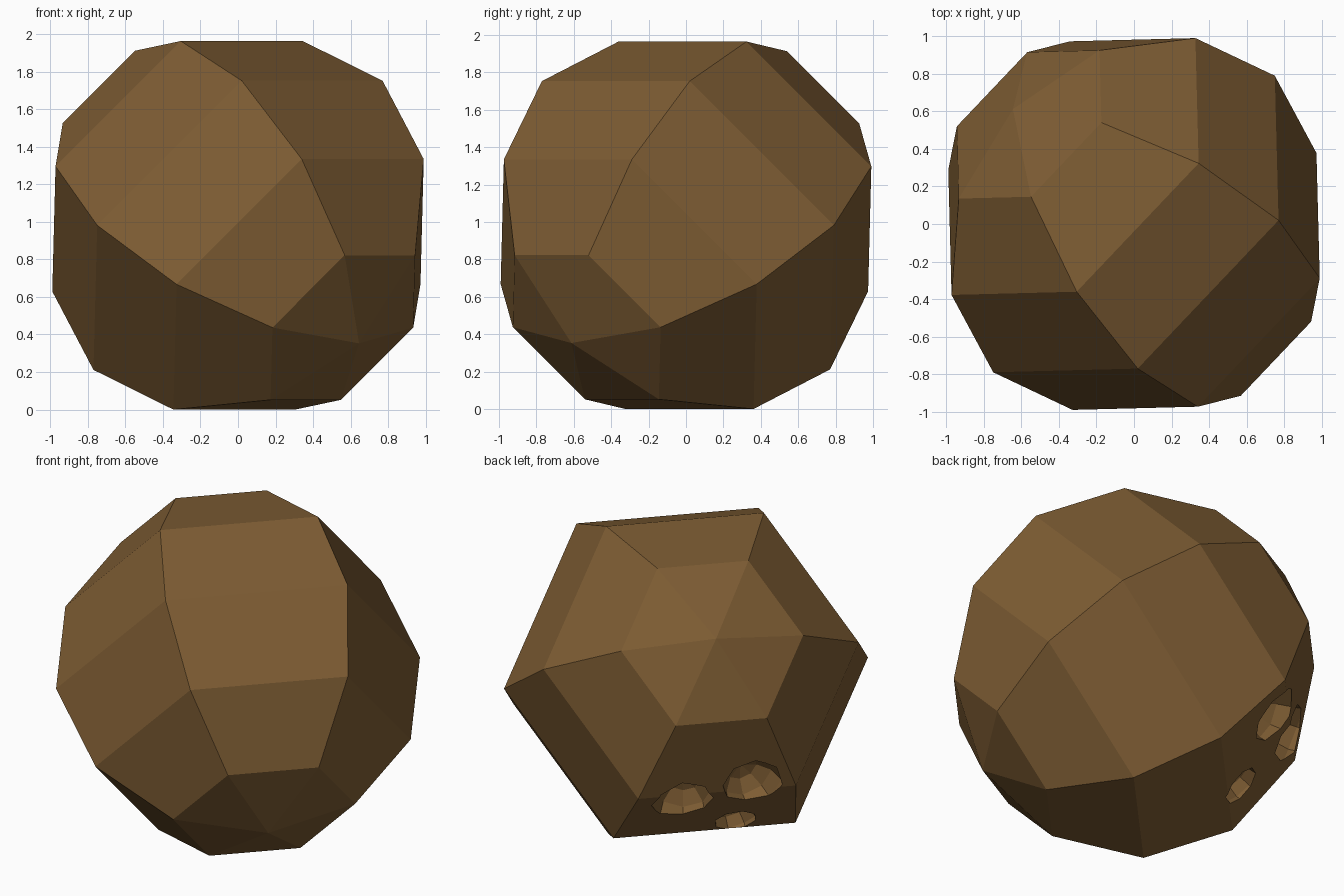
import bpy, bmesh, math
from mathutils import Vector, Matrix

if "Cube" in bpy.data.objects:
    bpy.data.objects.remove(bpy.data.objects["Cube"])

brown = bpy.data.materials.new("husk brown")
brown.diffuse_color = (0.205, 0.107, 0.033, 1)
brown.use_nodes = True
brown.node_tree.nodes["Principled BSDF"].inputs["Base Color"].default_value = brown.diffuse_color


def ball(name, radius, segments, rings, matrix):
    """Low-poly ball with its poles on the matrix z axis and a meridian on x."""
    bm = bmesh.new()
    bmesh.ops.create_uvsphere(bm, u_segments=segments, v_segments=rings, radius=radius)
    v = max(bm.verts, key=lambda p: p.co.xy.length)
    turn = Matrix.Rotation(-math.atan2(v.co.y, v.co.x), 4, 'Z')
    bmesh.ops.transform(bm, matrix=matrix @ turn, verts=bm.verts)
    me = bpy.data.meshes.new(name)
    bm.to_mesh(me)
    bm.free()
    me.materials.append(brown)
    ob = bpy.data.objects.new(name, me)
    bpy.context.collection.objects.link(ob)
    return ob


# Tilted frame: two neighbouring equator corners define the axis
R = 1.09
e0 = Vector((0.02, -0.77, 0.77)).normalized()
e1 = Vector((0.77, 0.02, 0.77)).normalized()
axis = e0.cross(e1).normalized()
tilt = Matrix((e0, axis.cross(e0), axis)).transposed().to_4x4()

# Main shell: six sides, six rings
shell = ball("coconut_shell", R, 6, 6, tilt)

# Three eye hollows: position along and up the band of one side, and radius
a0, a1 = -e0 * R, -e1 * R
rise = axis * R * 0.5
for i, (t, v, r) in enumerate([(0.30, 0.82, 0.19), (0.73, 1.06, 0.185), (0.66, 0.20, 0.13)]):
    edge = a0.lerp(a1, t)
    pos = edge * (1 - 0.134 * min(v, 1)) + rise * min(v, 1)
    if v > 1:
        pos += (edge * -0.366 + rise * 0.732) * (v - 1)
    aim = pos.to_track_quat('Z', 'Y').to_matrix().to_4x4()
    cutter = ball(f"eye_cutter_{i}", r, 8, 6, Matrix.Translation(pos) @ aim)
    cutter.hide_render = True
    mod = shell.modifiers.new(f"eye_{i}", 'BOOLEAN')
    mod.operation, mod.solver, mod.object = 'DIFFERENCE', 'EXACT', cutter

# Apply the cuts, drop the helpers, and stand the shell on the ground
dg = bpy.context.evaluated_depsgraph_get()
mesh = bpy.data.meshes.new_from_object(shell.evaluated_get(dg))
shell.modifiers.clear()
shell.data = mesh
for ob in list(bpy.data.objects):
    if ob is not shell:
        bpy.data.objects.remove(ob)
mesh.transform(Matrix.Translation((0, 0, -min(p.co.z for p in mesh.vertices))))
